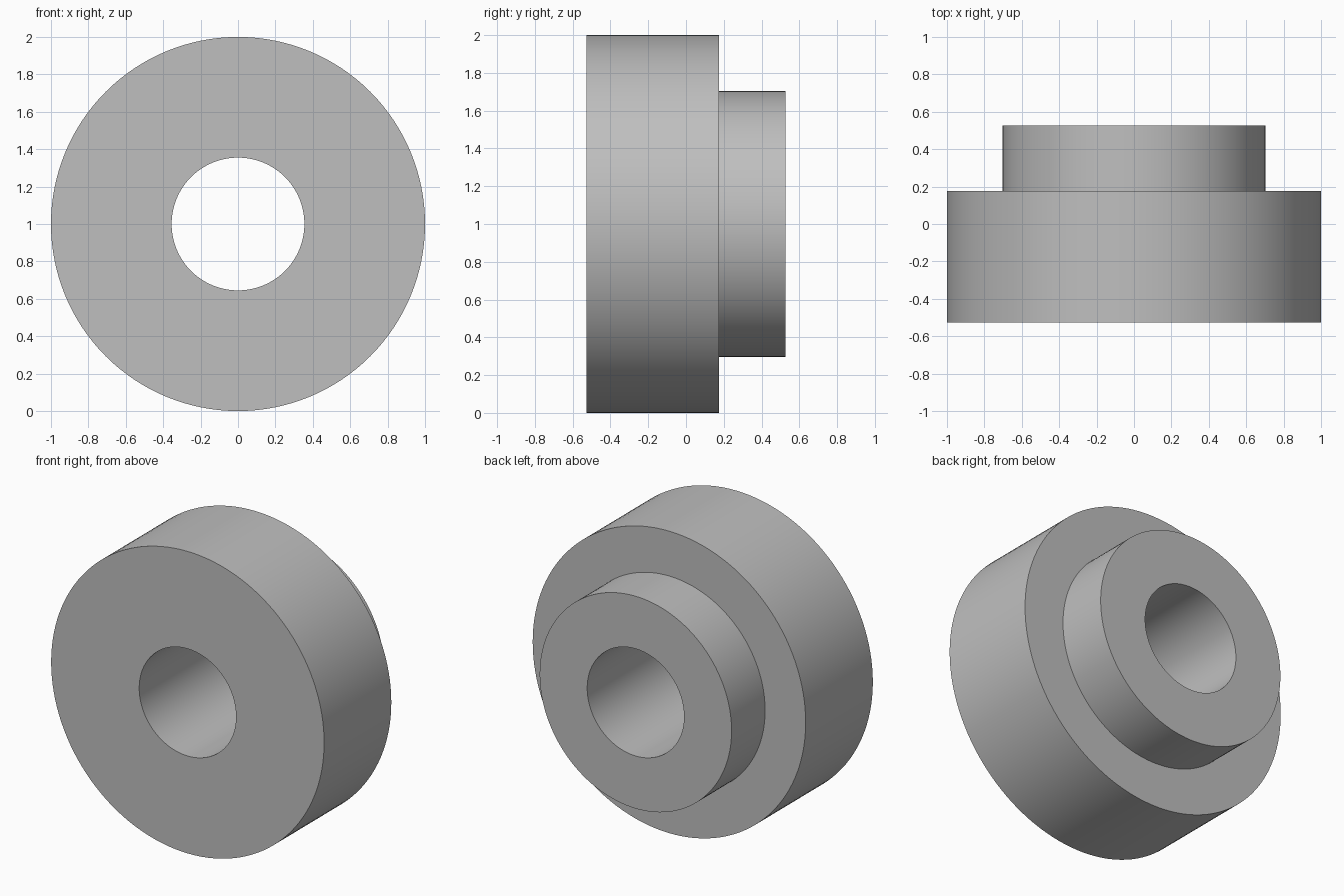
import bpy
import bmesh
import math
from mathutils import Matrix, Vector

cube = bpy.data.objects.get("Cube")
if cube:
    bpy.data.objects.remove(cube, do_unlink=True)

# Dimensions
SEGMENTS = 128
RIM, BOSS, BORE = 1.0, 0.703, 0.355
FRONT, STEP, BACK = -0.527, 0.176, 0.527

# Plain grey metal
grey = bpy.data.materials.new("grey_metal")
grey.use_nodes = True
colour = (0.52, 0.52, 0.52, 1.0)
grey.diffuse_color = colour
grey.node_tree.nodes["Principled BSDF"].inputs["Base Color"].default_value = colour

# Closed half section as (radius, y): wide flange, stepped boss, through bore
section = [(BORE, FRONT), (RIM, FRONT), (RIM, STEP),
           (BOSS, STEP), (BOSS, BACK), (BORE, BACK)]

# Revolve the section around the y axis
bm = bmesh.new()
verts = [bm.verts.new((r, y, 0)) for r, y in section]
edges = [bm.edges.new((verts[i - 1], verts[i])) for i in range(len(verts))]
bmesh.ops.spin(bm, geom=verts + edges, cent=(0, 0, 0), axis=(0, 1, 0),
               angle=math.tau, steps=SEGMENTS, use_duplicate=False)
bmesh.ops.remove_doubles(bm, verts=bm.verts, dist=0.0001)
bmesh.ops.recalc_face_normals(bm, faces=bm.faces)
bmesh.ops.transform(bm, matrix=Matrix.Translation(Vector((0, 0, RIM))), verts=bm.verts)

mesh = bpy.data.meshes.new("stepped_bushing")
bm.to_mesh(mesh)
bm.free()
mesh.materials.append(grey)
bushing = bpy.data.objects.new("stepped_bushing", mesh)
bpy.context.collection.objects.link(bushing)

# Smooth walls with sharp rims
bpy.ops.object.select_all(action="DESELECT")
bushing.select_set(True)
bpy.context.view_layer.objects.active = bushing
bpy.ops.object.shade_smooth_by_angle(angle=math.radians(30))
